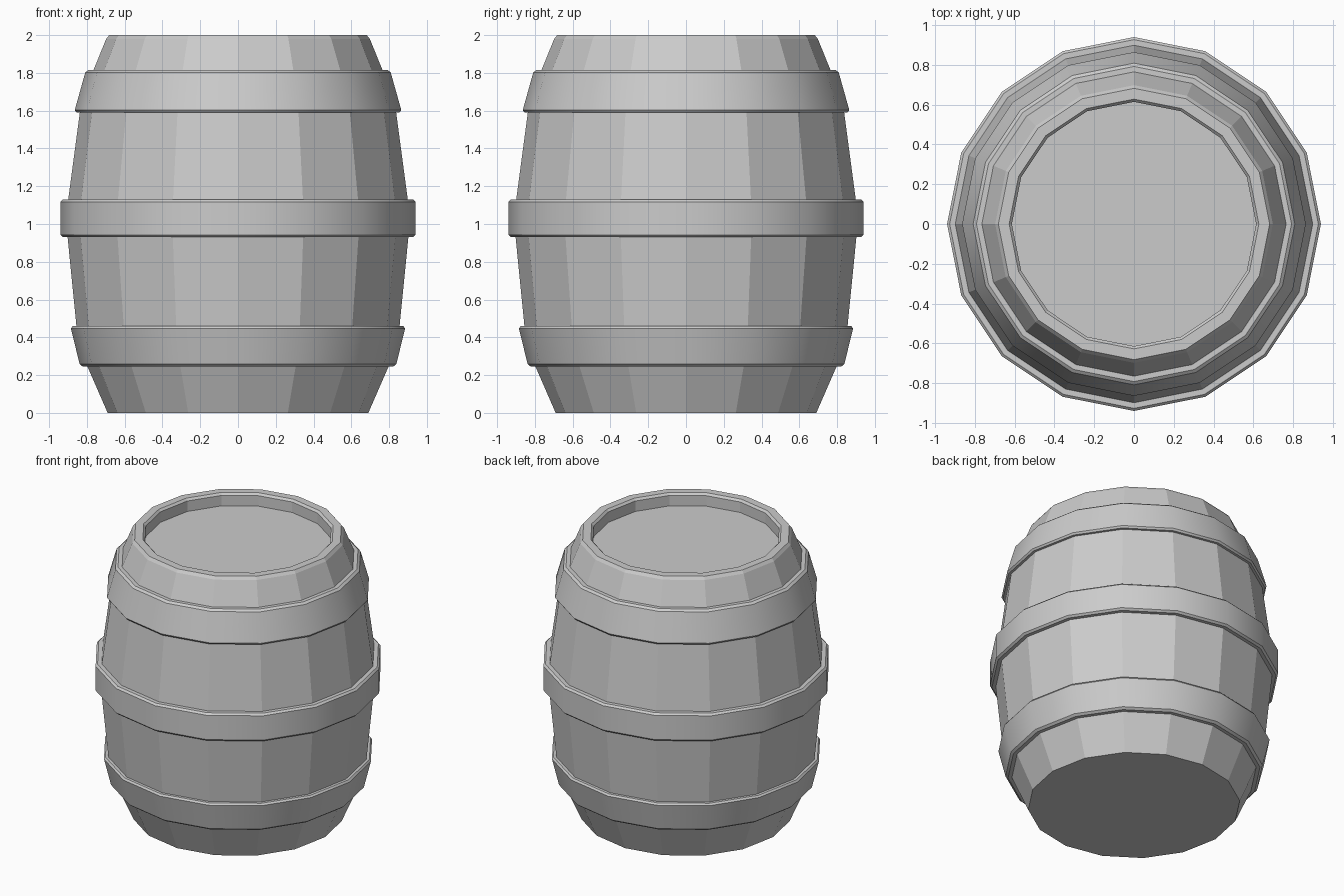
import bpy, bmesh
from math import cos, sin, tau, radians

if "Cube" in bpy.data.objects:
    bpy.data.objects.remove(bpy.data.objects["Cube"])

SIDES = 16


def lathe(name, profile, closed=False):
    """Spin an (r, z) profile round z; open profiles get capped at both ends."""
    bm = bmesh.new()
    rings = [[bm.verts.new((r * cos(tau * i / SIDES), r * sin(tau * i / SIDES), z))
              for i in range(SIDES)] for r, z in profile]
    n = len(rings)
    for k in range(n if closed else n - 1):
        a, b = rings[k], rings[(k + 1) % n]
        for i in range(SIDES):
            j = (i + 1) % SIDES
            bm.faces.new((a[i], a[j], b[j], b[i]))
    if not closed:
        bm.faces.new(rings[0][::-1])
        bm.faces.new(rings[-1])
    bmesh.ops.recalc_face_normals(bm, faces=bm.faces)
    mesh = bpy.data.meshes.new(name)
    bm.to_mesh(mesh)
    bm.free()
    ob = bpy.data.objects.new(name, mesh)
    bpy.context.collection.objects.link(ob)
    return ob


# Flat-faceted staves with a bevelled rim and recessed lid
lathe("barrel_body", [
    (0.69, 0), (0.845, 0.355), (0.912, 1.03), (0.828, 1.66),
    (0.698, 1.98), (0.682, 2.0), (0.628, 2.0), (0.614, 1.985), (0.614, 1.91)])


# Metal hoops: slanted bands with chamfered outer edges
def hoop(name, z0, r0, in0, z1, r1, in1, c=0.013):
    slope = (r1 - r0) / (z1 - z0)
    ob = lathe(name, [
        (in0, z0), (r0 - c, z0), (r0 + slope * c, z0 + c),
        (r1 - slope * c, z1 - c), (r1 - c, z1), (in1, z1)], closed=True)
    bpy.context.view_layer.objects.active = ob
    ob.select_set(True)
    bpy.ops.object.shade_smooth_by_angle(angle=radians(30))
    ob.select_set(False)


hoop("lower_hoop", 0.245, 0.835, 0.78, 0.46, 0.888, 0.84)
hoop("middle_hoop", 0.93, 0.94, 0.89, 1.13, 0.94, 0.89)
hoop("upper_hoop", 1.59, 0.868, 0.82, 1.815, 0.805, 0.75)
